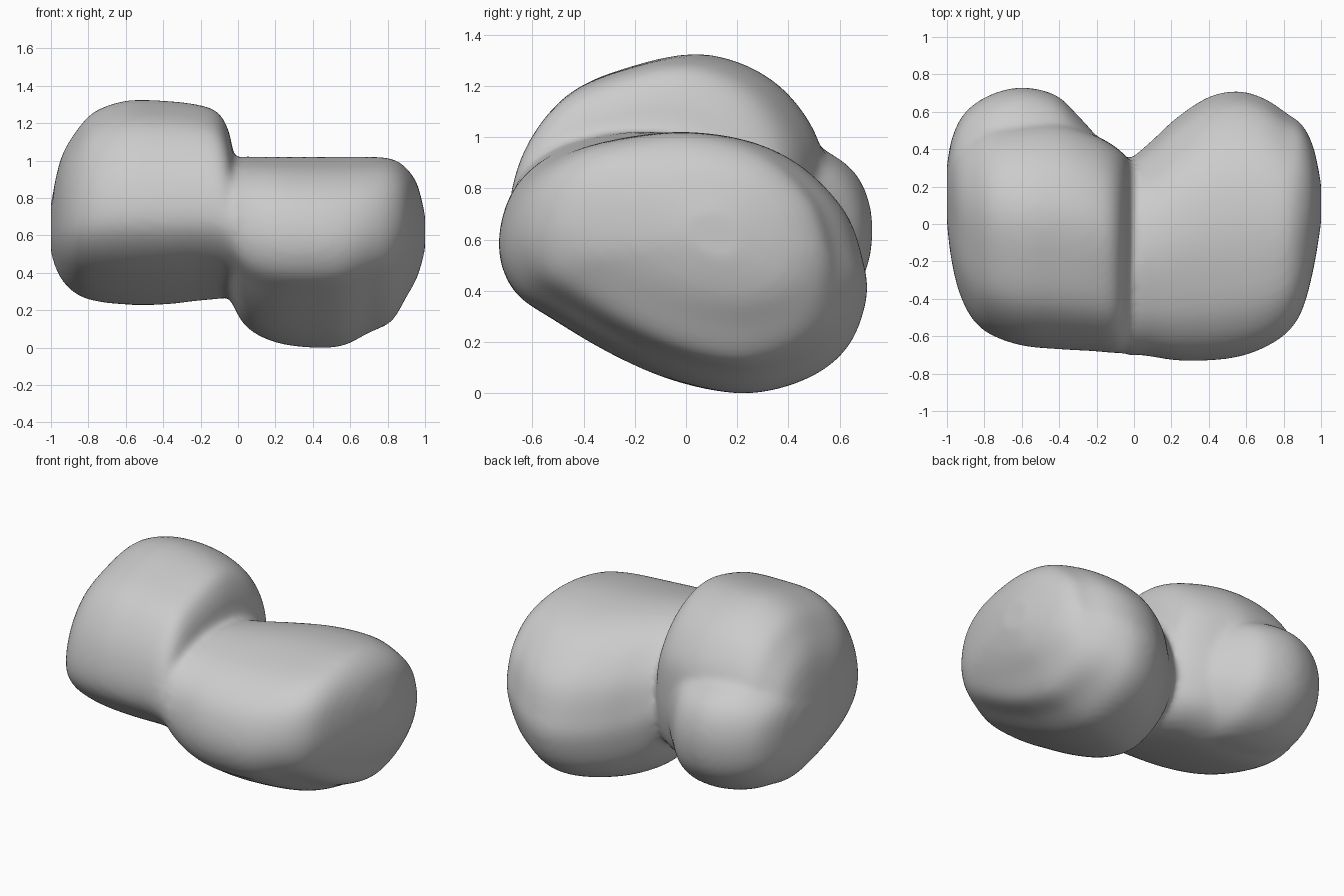
import bpy
import bmesh
from mathutils import Vector

default_cube = bpy.data.objects.get("Cube")
if default_cube:
    bpy.data.objects.remove(default_cube, do_unlink=True)


def spline(points, steps, closed):
    """Return a smooth Catmull-Rom path through the points."""
    points = [Vector(p) for p in points]
    count = len(points)
    path = []
    for i in range(count if closed else count - 1):
        if closed:
            a, b, c, d = [points[(i + k) % count] for k in (-1, 0, 1, 2)]
        else:
            a, b, c, d = [points[min(max(i + k, 0), count - 1)] for k in (-1, 0, 1, 2)]
        for step in range(steps):
            t = step / steps
            path.append(b + ((c - a) * t + (a * 2 - b * 5 + c * 4 - d) * t ** 2
                             + (b * 3 - a - c * 3 + d) * t ** 3) / 2)
    if not closed:
        path.append(points[-1])
    return path


def normalised(outline):
    """Scale a closed side outline into a unit square."""
    curve = spline(outline, 5, True)
    low = Vector([min(p[k] for p in curve) for k in (0, 1)])
    high = Vector([max(p[k] for p in curve) for k in (0, 1)])
    return [((p.x - low.x) / (high.x - low.x), (p.y - low.y) / (high.y - low.y))
            for p in curve]


def add_lobe(bm, outline, stations):
    """Loft the side outline along x, fitted to each station's extents."""
    shape = normalised(outline)
    rings = []
    for x, front, back, bottom, top in spline(stations, 4, False):
        rings.append([bm.verts.new((x, front + u * (back - front), bottom + v * (top - bottom)))
                      for u, v in shape])
    for first, second in zip(rings, rings[1:]):
        for i in range(len(shape)):
            j = (i + 1) % len(shape)
            bm.faces.new((first[i], first[j], second[j], second[i]))
    bm.faces.new(rings[0])
    bm.faces.new(rings[-1])


# Side outlines as (y, z)
high_outline = [(-.68, .76), (-.61, .99), (-.45, 1.18), (-.2, 1.28), (.03, 1.32),
                (.22, 1.28), (.38, 1.18), (.5, 1.02), (.54, .85), (.53, .55),
                (.44, .32), (.22, .23), (-.1, .29), (-.45, .43), (-.64, .59)]
bulge_outline = [(.73, .62), (.7, .8), (.6, .92), (.4, 1), (.1, .96), (-.1, .65),
                 (.1, .3), (.3, .23), (.52, .28), (.68, .43)]
low_outline = [(-.73, .58), (-.67, .79), (-.5, .93), (-.25, 1), (0, 1.02),
               (.25, .98), (.45, .88), (.62, .7), (.69, .5), (.7, .36),
               (.63, .18), (.48, .06), (.25, 0), (0, .04), (-.25, .14), (-.5, .28), (-.67, .4)]

# Stations as (x, front, back, bottom, top)
high_stations = [(-1, 0, .3, .52, .75), (-.98, -.17, .38, .44, .88),
                 (-.94, -.35, .43, .36, 1.03), (-.87, -.5, .48, .29, 1.15),
                 (-.77, -.59, .52, .25, 1.26), (-.6, -.65, .54, .23, 1.32),
                 (-.4, -.67, .54, .23, 1.32), (-.22, -.68, .48, .25, 1.3),
                 (-.11, -.69, .42, .26, 1.26), (-.05, -.69, .37, .27, 1.16),
                 (-.01, -.67, .32, .28, 1.01), (.12, -.5, .2, .35, .85)]
bulge_stations = [(-1, .04, .32, .5, .78), (-.97, 0, .47, .43, .87),
                  (-.9, -.1, .6, .33, .94), (-.77, -.1, .69, .26, .99),
                  (-.6, -.1, .73, .23, 1), (-.42, -.1, .69, .23, .98),
                  (-.3, -.1, .58, .27, .95), (-.2, -.1, .47, .35, .85),
                  (-.1, 0, .35, .42, .75)]
low_stations = [(-.14, -.5, .2, .38, .85), (-.04, -.69, .33, .25, .99),
                (.02, -.7, .38, .14, 1.02), (.1, -.71, .45, .07, 1.02),
                (.23, -.73, .57, .02, 1.02), (.4, -.73, .68, 0, 1.02),
                (.56, -.71, .71, .01, 1.02), (.7, -.66, .67, .08, 1.02),
                (.82, -.58, .59, .14, 1.01), (.9, -.46, .53, .27, .96),
                (.96, -.24, .41, .38, .87), (1, 0, .22, .52, .71)]

# All lobes in one body
bm = bmesh.new()
add_lobe(bm, high_outline, high_stations)
add_lobe(bm, bulge_outline, bulge_stations)
add_lobe(bm, low_outline, low_stations)
bmesh.ops.recalc_face_normals(bm, faces=bm.faces)
mesh = bpy.data.meshes.new("two_lobed_body")
bm.to_mesh(mesh)
bm.free()
body = bpy.data.objects.new("two_lobed_body", mesh)
bpy.context.collection.objects.link(body)

# Fuse the lobes and soften the seams
remesh = body.modifiers.new("fuse", 'REMESH')
remesh.mode = 'VOXEL'
remesh.voxel_size = 0.02
remesh.use_smooth_shade = True
soften = body.modifiers.new("soften", 'SMOOTH')
soften.factor = 0.5
soften.iterations = 12

# Plain grey surface
grey = bpy.data.materials.new("stone_grey")
colour = (0.6, 0.6, 0.6, 1)
grey.use_nodes = True
grey.diffuse_color = colour
for node in grey.node_tree.nodes:
    if node.type == 'BSDF_PRINCIPLED':
        node.inputs["Base Color"].default_value = colour
mesh.materials.append(grey)
for face in mesh.polygons:
    face.use_smooth = True
